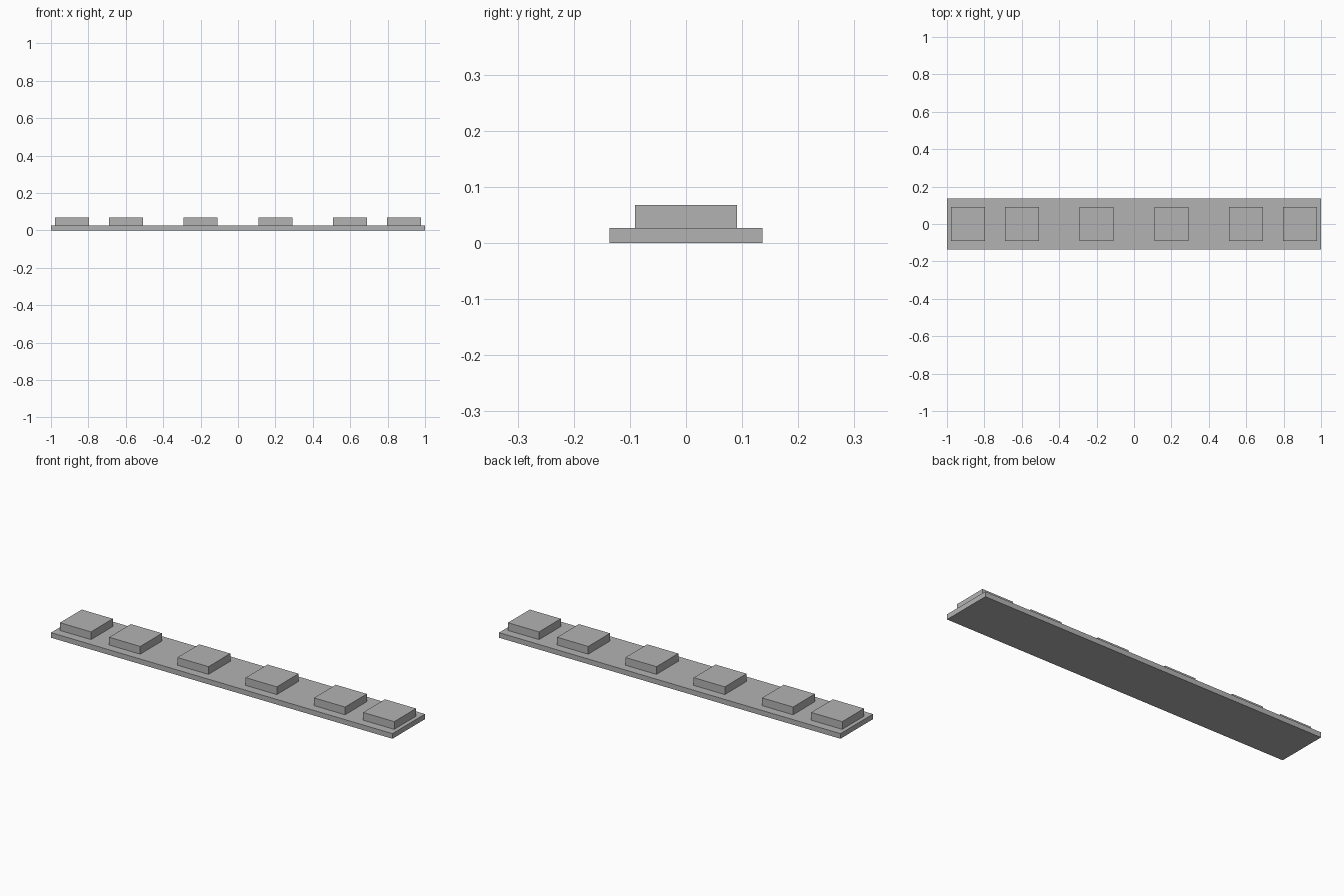
import bpy

cube = bpy.data.objects.get("Cube")
if cube:
    bpy.data.objects.remove(cube, do_unlink=True)

# Single plain grey
grey = bpy.data.materials.new("plain_grey")
grey.use_nodes = True
color = (0.45, 0.45, 0.45, 1)
grey.diffuse_color = color
grey.node_tree.nodes["Principled BSDF"].inputs["Base Color"].default_value = color

BASE_TOP = 0.027
PAD_TOP = 0.068
PAD_SIDE = 0.182


def box(name, x, width, depth, bottom, top):
    """Flat-sided box centred on y = 0."""
    bpy.ops.mesh.primitive_cube_add(size=1, location=(x, 0, (bottom + top) / 2))
    obj = bpy.context.object
    obj.name = name
    obj.scale = (width, depth, top - bottom)
    bpy.ops.object.transform_apply(location=False, rotation=False, scale=True)
    obj.data.materials.append(grey)
    return obj


# Long base plank
box("base_plank", 0, 2, 0.272, 0, BASE_TOP)

# Square raised pads, mirrored about the middle
for label, x in (("inner", 0.2), ("middle", 0.6), ("outer", 0.888)):
    for side, sign in (("left", 1), ("right", -1)):
        box(f"{label}_pad_{side}", sign * x, PAD_SIDE, PAD_SIDE, BASE_TOP, PAD_TOP)
